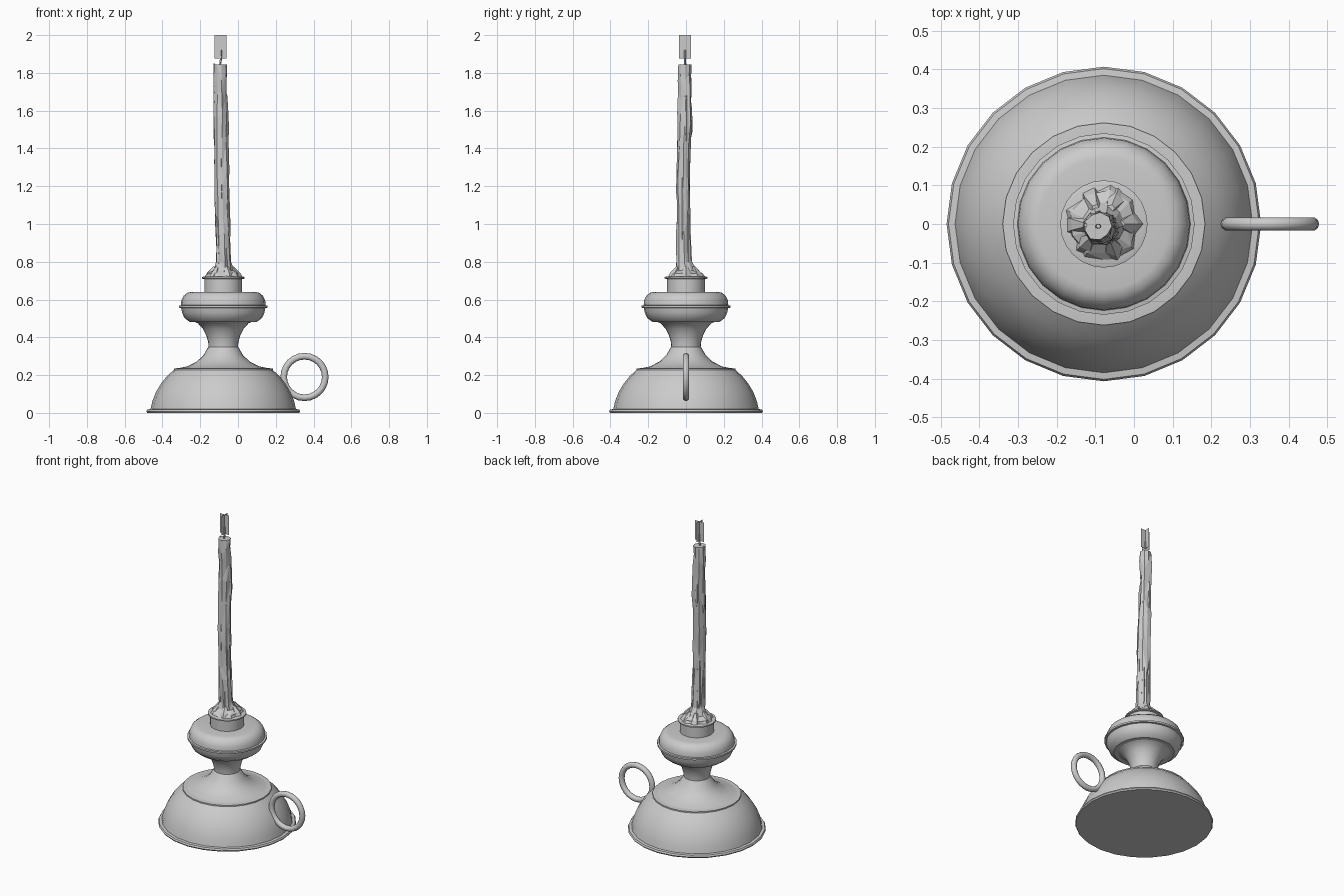
import bpy, bmesh, math, random
from mathutils import Vector

if "Cube" in bpy.data.objects:
    bpy.data.objects.remove(bpy.data.objects["Cube"])

random.seed(7)
AX = -0.078          # axis of the holder
CX, CY = -0.092, -0.006   # axis of the candle top


def finish(name, bm, smooth=None):
    bmesh.ops.recalc_face_normals(bm, faces=bm.faces)
    me = bpy.data.meshes.new(name)
    bm.to_mesh(me)
    bm.free()
    ob = bpy.data.objects.new(name, me)
    bpy.context.collection.objects.link(ob)
    if smooth:
        bpy.ops.object.select_all(action='DESELECT')
        ob.select_set(True)
        bpy.context.view_layer.objects.active = ob
        bpy.ops.object.shade_smooth_by_angle(angle=math.radians(smooth))
    return ob


def loft(bm, rings):
    """Skin a list of closed point rings and cap both ends."""
    vs = [[bm.verts.new(p) for p in ring] for ring in rings]
    n = len(vs[0])
    for a, b in zip(vs, vs[1:]):
        for i in range(n):
            j = (i + 1) % n
            bm.faces.new((a[i], a[j], b[j], b[i]))
    bm.faces.new(vs[0][::-1])
    bm.faces.new(vs[-1])


def circle(x, y, z, r, n, jitter=0.0):
    pts = []
    for i in range(n):
        a = 2 * math.pi * i / n
        k = r * (1 + random.uniform(-jitter, jitter))
        pts.append(Vector((x + k * math.cos(a), y + k * math.sin(a), z)))
    return pts


def lathe(name, profile, n=24):
    bm = bmesh.new()
    loft(bm, [circle(AX, 0, z, r, n) for r, z in profile])
    return finish(name, bm, 35)


# Domed base with rolled rim
lathe("base", [(0.402, 0), (0.407, 0.008), (0.402, 0.018), (0.385, 0.02),
               (0.376, 0.06), (0.357, 0.11), (0.33, 0.155), (0.298, 0.195),
               (0.262, 0.227), (0.262, 0.235), (0.24, 0.237)])
# Waisted stem
lathe("stem", [(0.245, 0.235), (0.19, 0.246), (0.14, 0.272), (0.105, 0.305),
               (0.085, 0.34), (0.078, 0.35), (0.08, 0.375), (0.09, 0.41),
               (0.108, 0.445), (0.135, 0.475), (0.165, 0.487)])
# Bulb with a thin belt
lathe("bulb", [(0.15, 0.482), (0.178, 0.482), (0.205, 0.502), (0.218, 0.53),
               (0.223, 0.555), (0.235, 0.557), (0.235, 0.568), (0.224, 0.57),
               (0.222, 0.595), (0.21, 0.62), (0.19, 0.636), (0.17, 0.64),
               (0.09, 0.64)])
# Candle socket with lip
lathe("socket", [(0.1, 0.635), (0.1, 0.708), (0.113, 0.711),
                 (0.113, 0.719), (0.104, 0.722)])

# Finger ring
bpy.ops.mesh.primitive_torus_add(location=(0.352, 0, 0.19),
                                 rotation=(math.pi / 2, 0, 0),
                                 major_radius=0.11, minor_radius=0.0175,
                                 major_segments=24, minor_segments=10)
ring = bpy.context.object
ring.name = "finger_ring"
bpy.ops.object.shade_smooth_by_angle(angle=math.radians(40))

# Faceted candle: (z, x, y, radius)
bm = bmesh.new()
stations = [(0.715, -0.078, 0, 0.1), (0.738, -0.078, 0, 0.088),
            (0.755, -0.078, -0.004, 0.058), (0.80, -0.077, -0.008, 0.041),
            (0.92, -0.08, -0.012, 0.037), (1.05, -0.085, -0.014, 0.036),
            (1.18, -0.088, -0.015, 0.038), (1.31, -0.09, -0.014, 0.039),
            (1.44, -0.09, -0.012, 0.039), (1.56, -0.09, -0.005, 0.039),
            (1.68, -0.093, -0.004, 0.036), (1.77, -0.094, -0.005, 0.036),
            (1.845, -0.094, -0.006, 0.035)]
rings = []
for z, x, y, r in stations:
    pts = circle(x, y, z, r, 9, 0.14)
    if 0.8 < z < 1.8:
        for p in pts:
            p.z += random.uniform(-0.04, 0.04)
    rings.append(pts)
loft(bm, rings)
bmesh.ops.triangulate(bm, faces=bm.faces)
finish("candle", bm)

# Wax drips down the sides: angle, top z, bottom z
bm = bmesh.new()
for deg, top, bot in [(175, 1.85, 1.38), (20, 1.68, 1.44), (95, 1.64, 1.46),
                      (260, 1.45, 1.10), (-20, 1.3, 0.88), (130, 1.2, 0.75),
                      (215, 1.15, 0.74), (50, 1.05, 0.74), (300, 0.95, 0.74)]:
    a = math.radians(deg)
    rr = []
    for t, w in [(0, 0.005), (0.35, 0.009), (0.8, 0.012), (1, 0.005)]:
        z = top + (bot - top) * t
        k = max(0, min(1, (z - 0.75) / 1.1))
        x, y = -0.078 - 0.016 * k, -0.012 + 0.006 * k
        rr.append(circle(x + 0.032 * math.cos(a), y + 0.032 * math.sin(a),
                         z, w, 5))
    loft(bm, rr)
finish("wax_drips", bm)

# Melted wax lumps at the foot
bm = bmesh.new()
for i in range(6):
    a = math.radians(60 * i + random.uniform(-15, 15))
    c, s = math.cos(a), math.sin(a)
    loft(bm, [circle(-0.078 + d * c, d * s, z, r, 5, 0.15)
              for d, z, r in [(0.074, 0.715, 0.03), (0.064, 0.742, 0.024),
                              (0.045, 0.775, 0.01)]])
finish("wax_foot", bm)

# Thin bent wick
bm = bmesh.new()
loft(bm, [circle(CX + dx, CY, z, 0.006, 5)
          for z, dx in [(1.84, -0.004), (1.88, 0.002), (1.92, 0.0)]])
finish("wick", bm)

# Crossed flame cards
bm = bmesh.new()
for dx, dy in [(0.032, 0), (0, 0.032)]:
    bm.faces.new([bm.verts.new((CX + s * dx, CY + s * dy, z))
                  for s, z in [(-1, 1.875), (1, 1.875), (1, 2.0), (-1, 2.0)]])
finish("flame_cards", bm)
